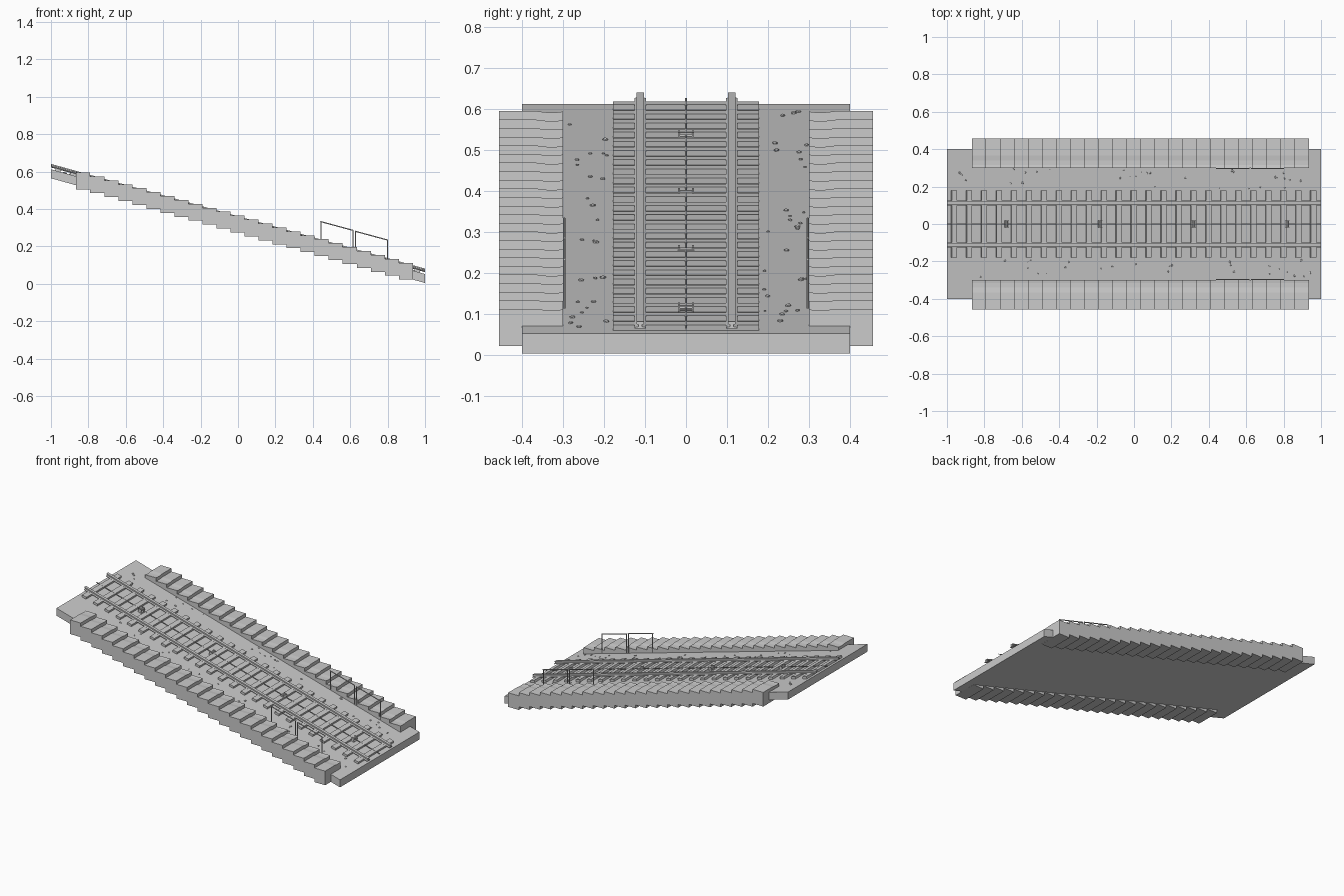
import bpy, bmesh, math, random
from mathutils import Matrix, Vector

cube = bpy.data.objects.get("Cube")
if cube:
    bpy.data.objects.remove(cube, do_unlink=True)

SLOPE = 0.28
TILT = Matrix.Rotation(math.atan(SLOPE), 4, 'Y')
random.seed(4)

grey = bpy.data.materials.new("concrete_grey")
grey.use_nodes = True
COLOR = (0.6, 0.6, 0.6, 1)
grey.diffuse_color = COLOR
grey.node_tree.nodes["Principled BSDF"].inputs["Base Color"].default_value = COLOR


def bed_z(x):
    return 0.332 - SLOPE * x


def finish(name, bm):
    bmesh.ops.recalc_face_normals(bm, faces=bm.faces)
    mesh = bpy.data.meshes.new(name)
    bm.to_mesh(mesh)
    bm.free()
    mesh.materials.append(grey)
    obj = bpy.data.objects.new(name, mesh)
    bpy.context.collection.objects.link(obj)
    return obj


def add_box(bm, center, size, tilt=True):
    mat = Matrix.Translation(center) @ (TILT if tilt else Matrix())
    bmesh.ops.create_cube(bm, size=1, matrix=mat @ Matrix.Diagonal((*size, 1)))


def add_rod(bm, a, b, radius, sides=8):
    a, b = Vector(a), Vector(b)
    d = b - a
    mat = Matrix.Translation((a + b) / 2) @ d.to_track_quat('Z', 'Y').to_matrix().to_4x4()
    bmesh.ops.create_cone(bm, cap_ends=True, segments=sides, radius1=radius,
                          radius2=radius, depth=d.length, matrix=mat)


def add_loft(bm, rings):
    # Join matching rings of points and cap both ends
    loops = [[bm.verts.new(p) for p in ring] for ring in rings]
    n = len(loops[0])
    for r, s in zip(loops, loops[1:]):
        for i in range(n):
            j = (i + 1) % n
            bm.faces.new((r[i], r[j], s[j], s[i]))
    bm.faces.new(loops[0])
    bm.faces.new(loops[-1])


# Sloping slab with plumb ends
bm = bmesh.new()
add_loft(bm, [[(x, y, bed_z(x) + h) for y, h in
               ((-0.4, 0), (0.4, 0), (0.4, -0.048), (-0.4, -0.048))] for x in (-1, 1)])
finish("track_bed", bm)

# Stepped walkways, stepped above and below, treads slightly worn near the track
STEPS, START, END = 24, -0.865, 0.935
RUN = (END - START) / STEPS
RISE = RUN * SLOPE
for side, label in ((1, "left"), (-1, "right")):
    top, bottom = [], []
    for i in range(STEPS):
        z = 0.595 - i * RISE
        for x in (START + i * RUN, START + (i + 1) * RUN):
            top.append((x, z))
            bottom.append((x, z - 0.09))
    bm = bmesh.new()
    rings = []
    for y, dip in ((0.3, 0.001), (0.315, 0.003), (0.34, 0.003), (0.365, 0), (0.457, 0)):
        rings.append([(x, side * y, z - dip) for x, z in top]
                     + [(x, side * y, z) for x, z in reversed(bottom)])
    add_loft(bm, rings)
    finish(label + "_stairs", bm)

# Rails with foot, web and head
RAIL = ((-0.014, 0.012), (0.014, 0.012), (0.014, 0.015), (0.004, 0.017), (0.004, 0.022),
        (0.009, 0.023), (0.009, 0.029), (-0.009, 0.029), (-0.009, 0.023),
        (-0.004, 0.022), (-0.004, 0.017), (-0.014, 0.015))
for side, label in ((1, "left"), (-1, "right")):
    bm = bmesh.new()
    add_loft(bm, [[(x, side * 0.112 + y, bed_z(x) + h) for y, h in RAIL] for x in (-1, 1)])
    finish(label + "_rail", bm)

# Sleepers
bm = bmesh.new()
for i in range(25):
    x = -0.962 + i * 0.08
    add_box(bm, (x, 0, bed_z(x) + 0.005), (0.03, 0.356, 0.018))
finish("sleepers", bm)

# Haulage cable
bm = bmesh.new()
add_rod(bm, (-1, 0, bed_z(-1) + 0.013), (1, 0, bed_z(1) + 0.013), 0.0028)
finish("cable", bm)

# Cable guide rollers with side brackets
bm = bmesh.new()
for x in (-0.68, -0.18, 0.32, 0.82):
    z = bed_z(x)
    add_box(bm, (x, 0, z + 0.003), (0.022, 0.038, 0.006))
    for y in (-0.017, 0.017):
        add_box(bm, (x, y, z + 0.012), (0.02, 0.004, 0.022))
    add_rod(bm, (x, -0.016, z + 0.013), (x, 0.016, z + 0.013), 0.007, 10)
finish("cable_rollers", bm)

# Handrails: two hoops on each side of the track
for side, label in ((1, "left"), (-1, "right")):
    bm = bmesh.new()
    y = side * 0.297
    for x0, x1 in ((0.443, 0.614), (0.629, 0.799)):
        for x in (x0, x1):
            add_rod(bm, (x, y, bed_z(x) + 0.005), (x, y, bed_z(x) + 0.125), 0.003)
        add_rod(bm, (x0 - 0.003, y, bed_z(x0) + 0.125),
                (x1 + 0.003, y, bed_z(x1) + 0.125), 0.003)
    finish(label + "_handrails", bm)

# Loose stones on the bed
bm = bmesh.new()
for i in range(56):
    x, y = random.uniform(-0.97, 0.97), random.choice((-1, 1)) * random.uniform(0.19, 0.295)
    r = random.uniform(0.004, 0.009)
    mat = (Matrix.Translation((x, y, bed_z(x) + 0.001)) @ TILT
           @ Matrix.Rotation(random.uniform(0, 6), 4, 'Z') @ Matrix.Diagonal((r, r * 0.8, r * 0.6, 1)))
    bmesh.ops.create_icosphere(bm, subdivisions=1, radius=1, matrix=mat)
finish("loose_stones", bm)
